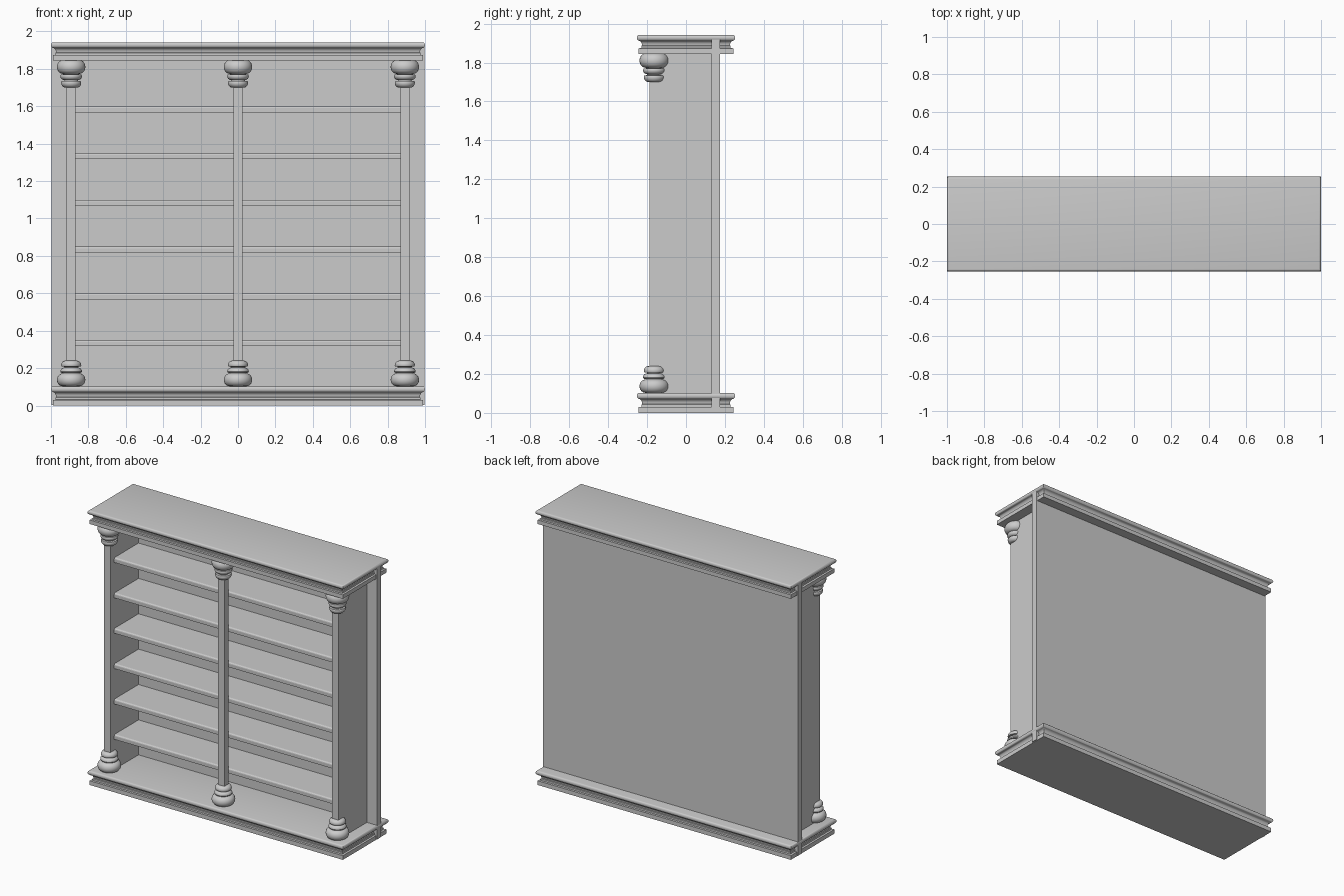
import bpy, bmesh, math

if "Cube" in bpy.data.objects:
    bpy.data.objects.remove(bpy.data.objects["Cube"])


def finish(name, bm, smooth=False):
    bmesh.ops.recalc_face_normals(bm, faces=bm.faces)
    me = bpy.data.meshes.new(name)
    bm.to_mesh(me)
    bm.free()
    ob = bpy.data.objects.new(name, me)
    bpy.context.collection.objects.link(ob)
    if smooth:
        bpy.ops.object.select_all(action='DESELECT')
        ob.select_set(True)
        bpy.context.view_layer.objects.active = ob
        bpy.ops.object.shade_smooth_by_angle(angle=math.radians(35))
    return ob


def box(name, x0, x1, y0, y1, z0, z1):
    bm = bmesh.new()
    bmesh.ops.create_cube(bm, size=1)
    for v in bm.verts:
        v.co.x = x0 if v.co.x < 0 else x1
        v.co.y = y0 if v.co.y < 0 else y1
        v.co.z = z0 if v.co.z < 0 else z1
    return finish(name, bm)


def skin(bm, rings):
    for a, b in zip(rings, rings[1:]):
        n = len(a)
        for i in range(n):
            bm.faces.new((a[i], a[(i + 1) % n], b[(i + 1) % n], b[i]))
    bm.faces.new(rings[0][::-1])
    bm.faces.new(rings[-1])


def moulding(name, z, h):
    # rectangular slab with a moulded edge: (inset, height fraction)
    prof = [(.01, 0), (.01, .29), (.024, .30), (.024, .42)]
    # cove curving out under the top lip
    prof += [(.008 + .020 * math.cos(t * math.pi / 8), .44 + .26 * math.sin(t * math.pi / 8))
             for t in range(5)]
    # rounded lip
    prof += [(.012 - .012 * math.cos(t * math.pi / 8), .85 + .15 * math.sin(t * math.pi / 8))
             for t in range(-4, 5)]
    bm = bmesh.new()
    rings = []
    for d, f in prof:
        x, y = 1.0 - d, .253 - d
        rings.append([bm.verts.new((sx * x, sy * y, z + h * f))
                      for sx, sy in ((-1, -1), (1, -1), (1, 1), (-1, 1))])
    skin(bm, rings)
    return finish(name, bm, True)


def turning(name, x, y, z, h):
    # turned foot; negative height flips it into a capital
    prof = [(.045, 0)]
    prof += [(.045 + .031 * math.cos(t * math.pi / 10), .25 + .25 * math.sin(t * math.pi / 10))
             for t in range(-5, 6)]
    for r, f0, f1 in ((.058, .53, .73), (.054, .77, 1.0)):
        prof += [(r - .016, f0 - .01), (r - .003, f0)]
        prof += [(r - .022 + .022 * math.cos(t * math.pi / 8), f0 + .05 + (f1 - f0 - .05) * math.sin(t * math.pi / 8))
                 for t in range(5)]
    bm = bmesh.new()
    n = 32
    rings = [[bm.verts.new((x + r * math.cos(2 * math.pi * i / n),
                            y + r * math.sin(2 * math.pi * i / n), z + h * f))
              for i in range(n)] for r, f in prof]
    skin(bm, rings)
    return finish(name, bm, True)


# base and cornice
moulding("base", 0, .103)
moulding("cornice", 1.845, .097)

# back board, side panels and rear stiles
box("back_panel", -.87, .87, .13, .175, .05, 1.9)
for s, side in ((-1, "left"), (1, "right")):
    a, b = sorted((s * .869, s * .917))
    box(side + "_side_panel", a, b, -.14, .175, .05, 1.9)
    a, b = sorted((s * .917, s * .997))
    box(side + "_rear_stile", a, b, .13, .175, .004, 1.92)

# front columns with turned feet and capitals
for x, side in ((-.892, "left"), (0, "middle"), (.892, "right")):
    box(side + "_column_shaft", x - .024, x + .024, -.187, -.14, .1, 1.85)
    turning(side + "_column_foot", x, -.163, .103, .137)
    turning(side + "_column_capital", x, -.163, 1.847, -.147)

# shelves with eased front edges
for i in range(6):
    z = .35 + .25 * i
    shelf = box("shelf_%d" % (i + 1), -.87, .87, -.143, .13, z - .033, z)
    bm = bmesh.new()
    bm.from_mesh(shelf.data)
    edges = [e for e in bm.edges if all(v.co.y < 0 and v.co.z > z - .01 for v in e.verts)]
    bmesh.ops.bevel(bm, geom=edges, offset=.01, segments=3, profile=.5, affect='EDGES')
    bm.to_mesh(shelf.data)
    bm.free()
